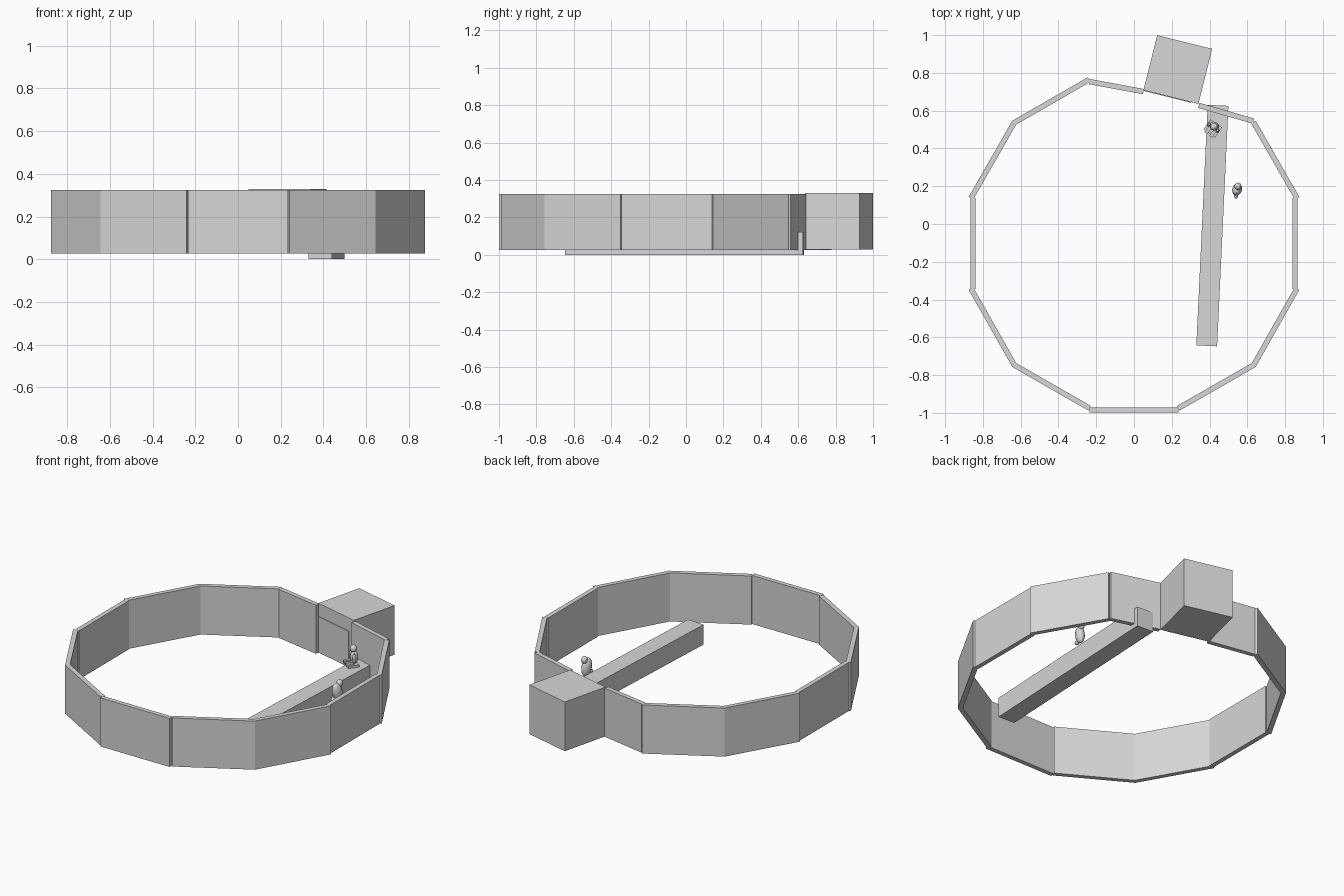
import bpy, math
from mathutils import Vector

if "Cube" in bpy.data.objects:
    bpy.data.objects.remove(bpy.data.objects["Cube"])

gray = bpy.data.materials.new("plain_gray")
gray.diffuse_color = (0.68, 0.68, 0.68, 1)
gray.use_nodes = True
gray.node_tree.nodes["Principled BSDF"].inputs["Base Color"].default_value = gray.diffuse_color


def finish(ob, name):
    ob.name = name
    ob.data.materials.append(gray)
    return ob


def box(name, center, size, rot=(0, 0, 0)):
    bpy.ops.mesh.primitive_cube_add(size=1, location=center, rotation=rot)
    ob = bpy.context.object
    ob.scale = size
    return finish(ob, name)


def ball(name, center, radii, rot=(0, 0, 0), seg=16, rings=10):
    bpy.ops.mesh.primitive_uv_sphere_add(segments=seg, ring_count=rings, radius=1,
                                         location=center, rotation=rot)
    ob = bpy.context.object
    ob.scale = radii
    bpy.ops.object.shade_smooth_by_angle()
    return finish(ob, name)


def panel(name, a, b, z0=0.027, z1=0.325, thick=0.028):
    a, b = Vector(a), Vector(b)
    d, m = b - a, (a + b) / 2
    return box(name, (m.x, m.y, (z0 + z1) / 2), (d.length, thick, z1 - z0),
               (0, 0, math.atan2(d.y, d.x)))


# Ring of wall panels: front one, then mirrored sides
panel("front_wall", (-0.235, -0.985), (0.235, -0.985))
side = [((0.235, -0.975), (0.637, -0.745)),
        ((0.632, -0.75), (0.863, -0.342)),
        ((0.852, -0.345), (0.852, 0.138)),
        ((0.863, 0.137), (0.632, 0.54))]
for i, (a, b) in enumerate(side):
    panel(f"right_wall_{i}", a, b)
    panel(f"left_wall_{i}", (-a[0], a[1]), (-b[0], b[1]))

# Back walls that run up to the start box
panel("back_left_corner_wall", (-0.637, 0.535), (-0.237, 0.765))
panel("back_wall_left", (-0.237, 0.754), (0.05, 0.701))
panel("back_wall_right", (0.343, 0.628), (0.632, 0.545))

# Start box with a thin door plate on its inner face
turn = math.radians(-14)
cx, cy = 0.232, 0.818
box("start_box", (cx, cy, 0.179), (0.30, 0.30, 0.302), (0, 0, turn))


def in_box(u, v):
    return (cx + u * math.cos(turn) - v * math.sin(turn),
            cy + u * math.sin(turn) + v * math.cos(turn))


px, py = in_box(-0.018, -0.151)
box("box_door", (px, py, 0.14), (0.255, 0.006, 0.22), (0, 0, turn))

# Long straight beam
a, b = Vector((0.385, -0.645)), Vector((0.445, 0.628))
panel("beam", a, b, 0.0, 0.122, 0.11)

# Small upright egg-shaped bird inside the ring
bx, by = 0.546, 0.183
ball("bird_body", (bx, by, 0.12), (0.026, 0.032, 0.056), (math.radians(12), 0, math.radians(-15)))
ball("bird_head", (bx + 0.004, by + 0.016, 0.168), (0.018, 0.02, 0.022))
ball("bird_tail", (bx - 0.006, by - 0.03, 0.085), (0.012, 0.018, 0.012))

# Small seated figure on the beam
fx, fy, fz = 0.42, 0.51, 0.122
ft = math.radians(-35)


def at(u, v, z):
    return (fx + u * math.cos(ft) - v * math.sin(ft),
            fy + u * math.sin(ft) + v * math.cos(ft), fz + z)


box("figure_base", at(0, -0.005, 0.01), (0.075, 0.065, 0.014), (0, 0, ft))
ball("figure_body", at(0, 0.01, 0.052), (0.026, 0.022, 0.04), (0, 0, ft))
ball("figure_head", at(0, 0.006, 0.104), (0.019, 0.02, 0.022), (0, 0, ft))
for s in (-1, 1):
    ball("figure_arm", at(s * 0.028, 0.0, 0.055), (0.01, 0.012, 0.03), (0, 0, ft), 10, 6)
    box("figure_leg", at(s * 0.016, -0.022, 0.024), (0.018, 0.05, 0.018), (0, 0, ft))
